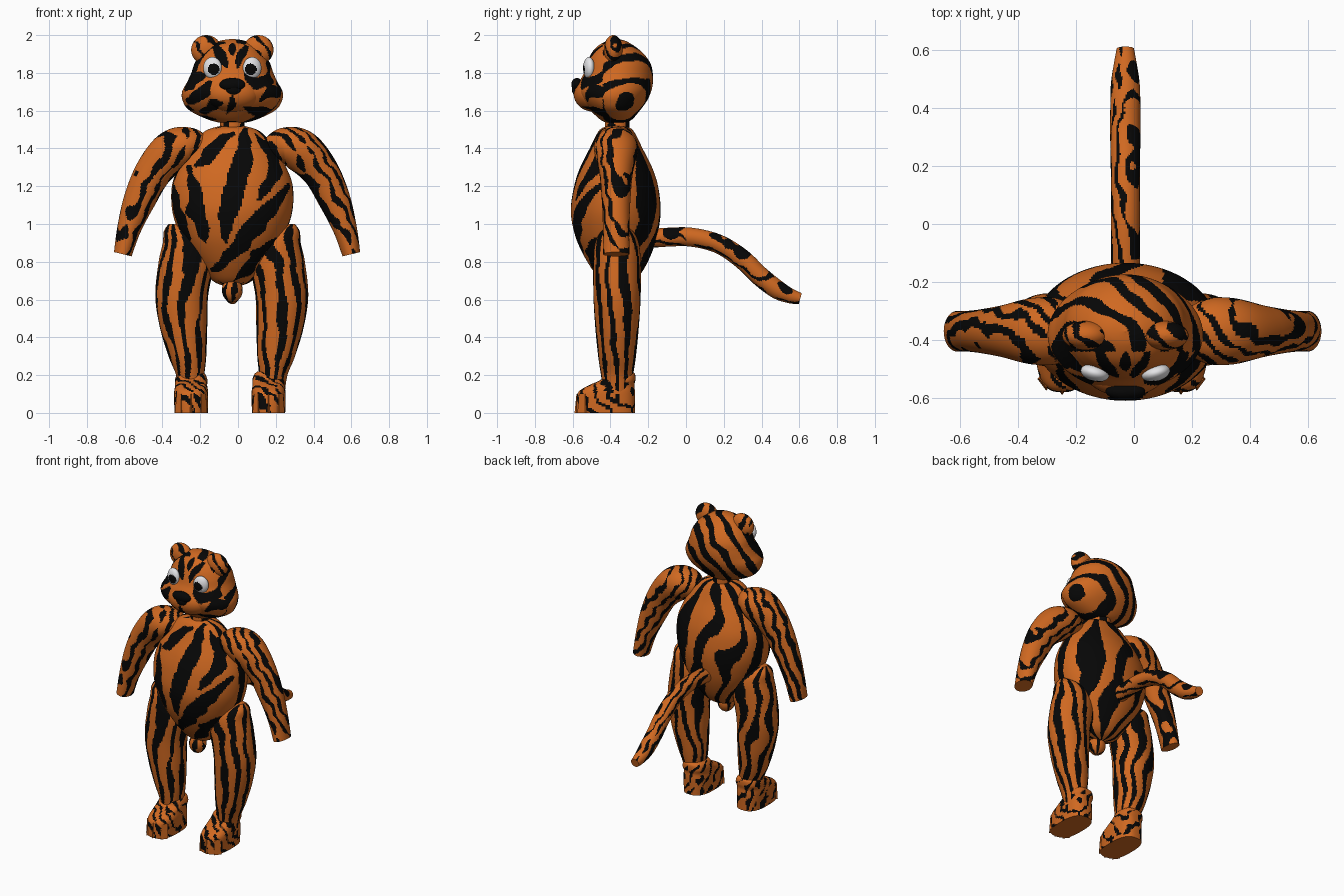
import bpy, bmesh, math
from mathutils import Vector, noise

if "Cube" in bpy.data.objects:
    bpy.data.objects.remove(bpy.data.objects["Cube"])

CX = -0.03   # centre line of the body


def material(name, rgb):
    m = bpy.data.materials.new(name)
    m.diffuse_color = (*rgb, 1)
    m.use_nodes = True
    m.node_tree.nodes["Principled BSDF"].inputs["Base Color"].default_value = m.diffuse_color
    return m


ORANGE = material("orange_fur", (0.63, 0.14, 0.015))
BLACK = material("black_stripe", (0.002, 0.002, 0.002))
WHITE = material("eye_white", (0.8, 0.8, 0.82))


def finish(name, bm, mats):
    bmesh.ops.recalc_face_normals(bm, faces=bm.faces)
    me = bpy.data.meshes.new(name)
    bm.to_mesh(me)
    bm.free()
    ob = bpy.data.objects.new(name, me)
    bpy.context.collection.objects.link(ob)
    for m in mats:
        me.materials.append(m)
    bpy.ops.object.select_all(action='DESELECT')
    ob.select_set(True)
    bpy.context.view_layer.objects.active = ob
    bpy.ops.object.shade_smooth_by_angle(angle=math.radians(40))
    return ob


def spline(pts, u):
    """Catmull-Rom through station vectors, u in 0..1."""
    n = len(pts) - 1
    i = min(int(u * n), n - 1)
    t = u * n - i
    p = [pts[max(0, min(n, i + k))] for k in (-1, 0, 1, 2)]
    return [0.5 * (2 * b + (c - a) * t + (2 * a - 5 * b + 4 * c - d) * t * t
                   + (3 * b - a - 3 * c + d) * t ** 3) for a, b, c, d in zip(*p)]


def field(direction, period, warp, scale, level, gaps):
    """Rule for warped, broken stripes across a direction in space."""
    d = Vector(direction)

    def rule(th, p):
        q = p * scale
        phase = 2 * math.pi * d.dot(p) / period + warp * noise.noise(q)
        phase += 0.6 * noise.noise(q * 2.7)
        return math.sin(phase) > level + gaps * noise.noise(q * 1.4 + Vector((7, 3, 1)))
    return rule


def around(n, slant, warp, scale, level, gaps):
    """Rule for warped, broken stripes running along a part."""
    def rule(th, p):
        q = Vector((p.x, p.y, p.z * 0.7)) * scale
        phase = n * th - slant * p.z + warp * noise.noise(q) + 0.6 * noise.noise(q * 2.7)
        return math.sin(phase) > level + gaps * noise.noise(q * 1.4 + Vector((7, 3, 1)))
    return rule


def painted(strokes, front_y, other):
    """Tapered brush strokes (half width, x, z, x, z, ...) on the front, another rule behind."""
    def rule(th, p):
        if p.y > front_y:
            return other(th, p)
        wob = 0.018 * noise.noise(p * 14)
        for w, *c in strokes:
            pts = [Vector(c[k:k + 2]) for k in range(0, len(c), 2)]
            m = len(pts) - 1
            for k in range(m):
                a, ab = pts[k], pts[k + 1] - pts[k]
                ap = Vector((p.x, p.z)) - a
                t = max(0, min(1, ap.dot(ab) / ab.length_squared))
                taper = 1 - 0.75 * abs(2 * (k + t) / m - 1) ** 2
                if (ap - ab * t).length < w * taper + wob:
                    return True
        return False
    return rule


def loft(name, stations, segs, rings, rule, side=(0, 1, 0), flat=False, power=1.0):
    """Striped skin over stations (x, y, z, radius along side, other radius)."""
    bm = bmesh.new()
    side = Vector(side)
    rows, info = [], [spline(stations, i / rings) for i in range(rings + 1)]
    for i, s in enumerate(info):
        a, b = info[max(0, i - 1)], info[min(rings, i + 1)]
        t = Vector((0, 0, 1)) if flat else (Vector(b[:3]) - Vector(a[:3])).normalized()
        other = side.cross(t).normalized()
        row = []
        for j in range(segs):
            th = 2 * math.pi * j / segs
            c, d = math.cos(th), math.sin(th)
            c = math.copysign(abs(c) ** power, c)
            d = math.copysign(abs(d) ** power, d)
            row.append(bm.verts.new(Vector(s[:3]) + other * max(s[4], .002) * c
                                    + side * max(s[3], .002) * d))
        rows.append(row)
    for i in range(rings):
        for j in range(segs):
            k = (j + 1) % segs
            f = bm.faces.new((rows[i][j], rows[i][k], rows[i + 1][k], rows[i + 1][j]))
            f.material_index = int(rule(2 * math.pi * (j + .5) / segs, f.calc_center_median()))
    bm.faces.new(rows[0])
    bm.faces.new(rows[-1])
    return finish(name, bm, (ORANGE, BLACK))


def ellipsoid(name, c, r, rule, segs=56, rings=36):
    st = []
    for i in range(17):
        a = math.pi * i / 16
        st.append((c[0], c[1], c[2] - r[2] * math.cos(a), r[1] * math.sin(a), r[0] * math.sin(a)))
    return loft(name, st, segs, rings, rule, flat=True)


def plain_ball(name, c, r, mats, rule=None, turn=0.0):
    bm = bmesh.new()
    bmesh.ops.create_uvsphere(bm, u_segments=48, v_segments=32, radius=1)
    for v in bm.verts:
        x, y, z = v.co.x * r[0], v.co.y * r[1], v.co.z * r[2]
        v.co = (c[0] + x * math.cos(turn) - y * math.sin(turn),
                c[1] + x * math.sin(turn) + y * math.cos(turn), c[2] + z)
    if rule:
        for f in bm.faces:
            f.material_index = int(rule(f.calc_center_median()))
    return finish(name, bm, mats)


# torso: z, centre y, depth radius, width radius
torso = [(.662, -.36, .0, .0), (.69, -.36, .075, .09), (.75, -.36, .13, .15),
         (.85, -.365, .185, .225), (.95, -.37, .22, .28), (1.07, -.372, .238, .318),
         (1.2, -.37, .222, .32), (1.3, -.37, .19, .285), (1.4, -.37, .14, .23),
         (1.48, -.37, .10, .16), (1.51, -.37, .07, .10), (1.53, -.37, .0, .0)]
chest_strokes = [(.056, .04, 1.5, .03, 1.35, -.01, 1.2, -.06, 1.04, -.06, .9),
                 (.036, -.03, 1.48, -.12, 1.42, -.17, 1.34, -.22, 1.31),
                 (.042, -.26, 1.3, -.23, 1.18, -.23, 1.08, -.18, .97, -.17, .9),
                 (.05, .27, 1.2, .18, 1.09, .11, 1.02, .03, .92, -.04, .83, -.13, .76),
                 (.034, .09, 1.48, .18, 1.38, .2, 1.28, .15, 1.19, .11, 1.13),
                 (.03, .2, .92, .1, .84, .04, .75, -.02, .7),
                 (.026, -.34, 1.2, -.32, 1.05, -.26, .92)]
loft("torso", [(CX, y, z, ry, rx) for z, y, ry, rx in torso], 200, 136,
     painted(chest_strokes, -.42, around(9, 5, 4.2, 5, .2, .8)), flat=True)

# neck and small lower nub
loft("neck", [(CX, -.365, z, .065, .065) for z in (1.45, 1.52, 1.6)], 48, 16,
     around(4, 6, 3, 9, .4, .8), flat=True)
ellipsoid("lower_nub", (CX, -.40, .65), (.055, .055, .064), around(5, 6, 3, 20, .4, .8))

# head
head = [(1.53, -.37, .03, .03), (1.55, -.37, .08, .12), (1.6, -.375, .13, .225),
        (1.65, -.38, .172, .262), (1.7, -.38, .195, .266), (1.75, -.37, .195, .24),
        (1.8, -.358, .182, .217), (1.85, -.356, .168, .20), (1.9, -.363, .14, .168),
        (1.94, -.37, .10, .125), (1.97, -.37, .048, .065), (1.98, -.37, .0, .0)]
face_strokes = [(.026, -.12, 1.94, -.09, 1.89, -.06, 1.84), (.024, .05, 1.95, .02, 1.89, .0, 1.83),
                (.016, -.03, 1.96, -.03, 1.9), (.034, -.28, 1.7, -.24, 1.76, -.16, 1.79),
                (.032, -.3, 1.64, -.2, 1.68, -.15, 1.75), (.024, -.2, 1.58, -.14, 1.63, -.08, 1.64),
                (.03, .04, 1.8, .1, 1.74, .16, 1.77, .2, 1.83),
                (.03, .26, 1.7, .17, 1.7, .11, 1.65), (.024, .2, 1.6, .1, 1.59, .03, 1.62),
                (.018, -.06, 1.58, -.03, 1.63, -.03, 1.68)]
fur = field((.75, .5, -.6), .1, 3, 6, .2, .8)
loft("head", [(CX, y, z, ry, rx) for z, y, ry, rx in head], 176, 116,
     painted(face_strokes, -.44, fur), flat=True)
ellipsoid("muzzle", (CX, -.49, 1.69), (.15, .105, .095), painted(face_strokes, 0, fur), 90, 50)
plain_ball("nose", (CX, -.578, 1.738), (.068, .029, .035), (BLACK,))
plain_ball("nose_bridge", (CX + .005, -.576, 1.712), (.045, .028, .035), (BLACK,))

# tail
tail = [(-.22, .92, .05), (-.1, .93, .05), (.03, .93, .05), (.17, .895, .05), (.29, .82, .052),
        (.39, .725, .052), (.48, .655, .05), (.55, .62, .04), (.605, .605, .03)]
loft("tail", [(CX, y, z, r, r) for y, z, r in tail], 60, 160,
     field((1, .3, .6), .05, 3, 12, .45, 1.2), side=(1, 0, 0))

# paired parts
arm = [(.17, 1.38, .06, .07), (.25, 1.41, .11, .10), (.34, 1.385, .115, .113),
       (.44, 1.28, .09, .098), (.515, 1.13, .076, .085), (.57, .98, .07, .064),
       (.605, .84, .07, .048)]
leg = [(.1, .215, .07, .065), (.2, .22, .085, .075), (.3, .235, .10, .10), (.45, .255, .115, .125),
       (.62, .265, .125, .14), (.8, .24, .125, .147), (.9, .24, .115, .125),
       (.96, .27, .085, .09), (1.0, .30, .03, .035)]
foot = [(0, -.425, .155, .088), (.06, -.425, .155, .09), (.11, -.42, .15, .09),
        (.145, -.395, .122, .085), (.175, -.36, .092, .086), (.205, -.353, .083, .075),
        (.218, -.353, .07, .06)]
for s, label in ((-1, "right"), (1, "left")):
    loft(label + "_arm", [(s * x - .005, -.37, z, ra, rb) for x, z, ra, rb in arm], 96, 116,
         field((.75, .65, .42 * s + .08), .06, 2.8, 11, .3, 1.1))
    loft(label + "_leg", [(CX - .003 + s * x, -.365, z, ry, rx) for z, x, ry, rx in leg], 100, 116,
         around(9, -6 * s, 4.2, 7, .2, .8), flat=True)
    fx = CX - .013 + s * .205
    loft(label + "_foot", [(fx, y, z, ry, rx) for z, y, ry, rx in foot], 84, 50,
         field((.8, .6, .45), .055, 3.5, 17, .45, 1.3), flat=True, power=.75)
    # pointed toes along the front of each foot
    for dx in (-.055, 0, .055):
        bm = bmesh.new()
        bmesh.ops.create_cone(bm, cap_ends=True, segments=4, radius1=.04, radius2=.03, depth=.1)
        for v in bm.verts:
            v.co = (fx + dx + v.co.x * .75, -.55 + abs(dx) * .27 + v.co.y, .05 + v.co.z)
        finish(label + "_toe", bm, (ORANGE,))
    ellipsoid(label + "_ear", (CX + s * .138, -.385, 1.922), (.08, .05, .078),
              field((.7, .5, .5), .06, 3, 13, .35, 1.1))
    # eye with a painted pupil
    ex = CX + s * .105
    px = CX - .001 + s * .098
    plain_ball(label + "_eye", (ex, -.514, 1.826), (.05, .029, .058), (WHITE, BLACK),
               lambda p: p.y < -.514 and math.hypot(p.x - px, p.z - 1.82) < .031, turn=s * .25)
